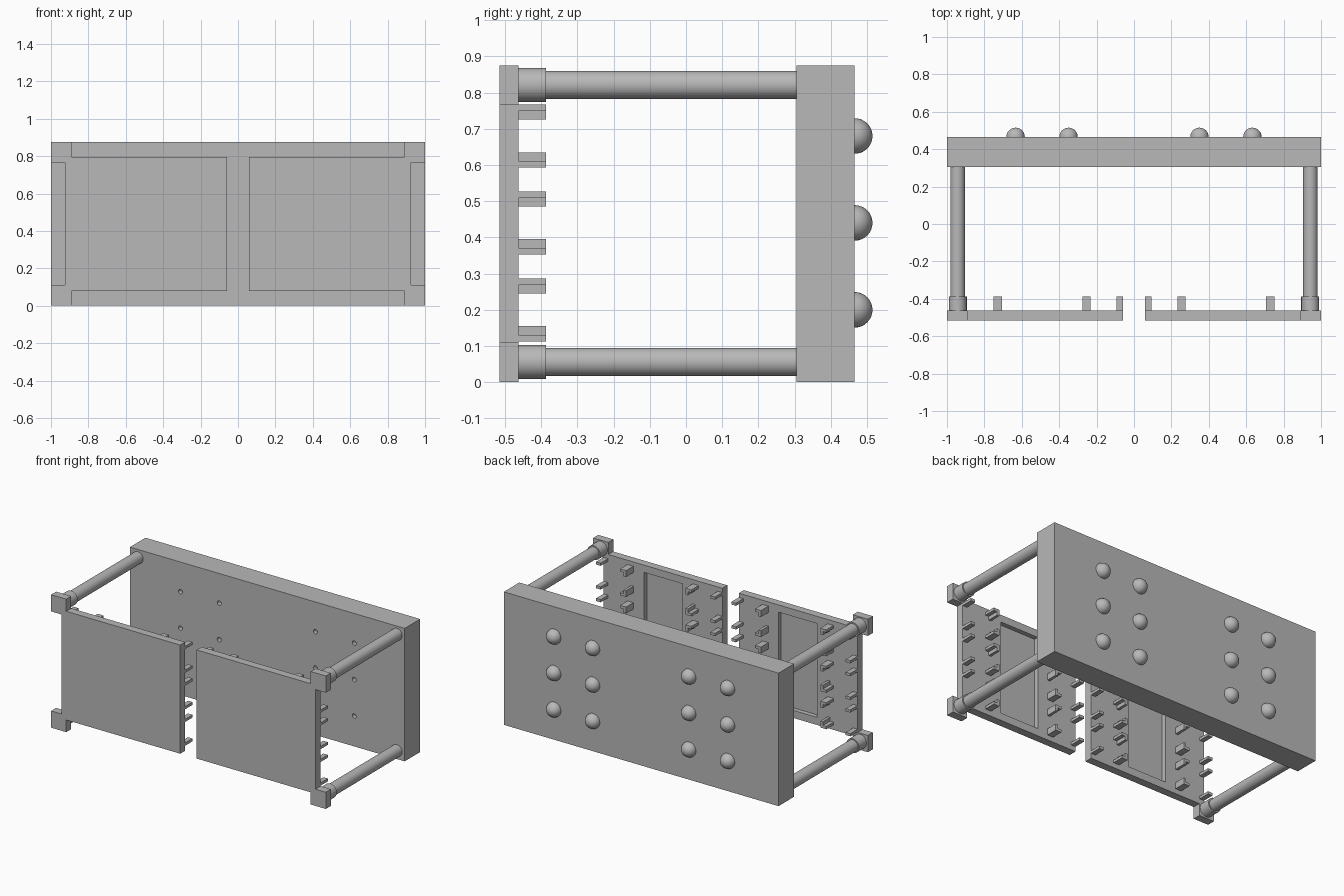
import bpy, bmesh, math
from mathutils import Matrix, Vector

cube = bpy.data.objects.get("Cube")
if cube:
    bpy.data.objects.remove(cube, do_unlink=True)

grey = bpy.data.materials.new("plain grey")
grey.use_nodes = True
grey.diffuse_color = (0.48, 0.48, 0.48, 1)
grey.node_tree.nodes["Principled BSDF"].inputs["Base Color"].default_value = (0.48, 0.48, 0.48, 1)


def finish(name, bm, smooth=False):
    bmesh.ops.recalc_face_normals(bm, faces=bm.faces)
    mesh = bpy.data.meshes.new(name)
    bm.to_mesh(mesh)
    bm.free()
    mesh.materials.append(grey)
    ob = bpy.data.objects.new(name, mesh)
    bpy.context.collection.objects.link(ob)
    bpy.ops.object.select_all(action="DESELECT")
    ob.select_set(True)
    bpy.context.view_layer.objects.active = ob
    if smooth:
        bpy.ops.object.shade_smooth_by_angle(angle=math.radians(35))
    return ob


def add_box(bm, xs, ys, zs):
    lo, hi = zip(*(sorted(p) for p in (xs, ys, zs)))
    size = [b - a for a, b in zip(lo, hi)]
    mid = [(a + b) / 2 for a, b in zip(lo, hi)]
    bmesh.ops.create_cube(bm, size=1, matrix=Matrix.Translation(mid) @ Matrix.Diagonal((*size, 1)))


def add_rod(bm, x, z, y0, y1, r, sides=32):
    place = Matrix.Translation((x, (y0 + y1) / 2, z)) @ Matrix.Rotation(math.pi / 2, 4, "X")
    bmesh.ops.create_cone(bm, cap_ends=True, segments=sides, radius1=r, radius2=r,
                          depth=y1 - y0, matrix=place)


def cut(target, cutter):
    cutter.hide_render = True
    mod = target.modifiers.new("cut", "BOOLEAN")
    mod.operation = "DIFFERENCE"
    mod.solver = "EXACT"
    mod.object = cutter
    bpy.ops.object.select_all(action="DESELECT")
    bpy.context.view_layer.objects.active = target
    target.select_set(True)
    bpy.ops.object.modifier_apply(modifier=mod.name)
    bpy.data.objects.remove(cutter, do_unlink=True)


HEIGHT = 0.875
FRONT, PANEL_BACK, PEG_END = -0.515, -0.463, -0.387
SLAB_FRONT, SLAB_BACK = 0.305, 0.466
DOME_X, DOME_Z = (0.35, 0.633), (0.2, 0.44, 0.68)
ROD_X, ROD_Z = 0.943, (0.056, 0.821)
THIN = 0.018

# Rear slab with small blind holes opposite the domes
bm = bmesh.new()
add_box(bm, (-1, 1), (SLAB_FRONT, SLAB_BACK), (0, HEIGHT))
slab = finish("rear_slab", bm)
spots = [(s * x, z) for s in (-1, 1) for x in DOME_X for z in DOME_Z]
bm = bmesh.new()
for x, z in spots:
    add_rod(bm, x, z, SLAB_FRONT - 0.02, SLAB_FRONT + 0.03, 0.015, 16)
cut(slab, finish("hole_cutter", bm))

# Half-round domes on the back of the slab
for i, (x, z) in enumerate(spots):
    bm = bmesh.new()
    place = Matrix.Translation((x, SLAB_BACK, z)) @ Matrix.Rotation(math.pi / 2, 4, "X")
    bmesh.ops.create_uvsphere(bm, u_segments=32, v_segments=16, radius=0.049, matrix=place)
    bmesh.ops.bisect_plane(bm, geom=bm.verts[:] + bm.edges[:] + bm.faces[:], dist=1e-5,
                           plane_co=Vector((x, SLAB_BACK, z)), plane_no=Vector((0, 1, 0)),
                           clear_inner=True)
    finish(f"dome_{i + 1}", bm, smooth=True)

for side, s in (("right", -1), ("left", 1)):
    # Front panel outline: a rectangle joined with two corner blocks
    half = [(0.06, 0.08), (0.89, 0.08), (0.89, 0), (1, 0), (1, 0.11), (0.925, 0.11)]
    outline = half + [(x, HEIGHT - z) for x, z in reversed(half)]
    bm = bmesh.new()
    face = bm.faces.new([bm.verts.new((s * x, FRONT, z)) for x, z in outline])
    grown = bmesh.ops.extrude_face_region(bm, geom=[face])["geom"]
    bmesh.ops.translate(bm, vec=(0, PANEL_BACK - FRONT, 0),
                        verts=[v for v in grown if isinstance(v, bmesh.types.BMVert)])
    panel = finish(f"{side}_panel", bm)

    # Shallow rectangular recess in the panel's back
    bm = bmesh.new()
    add_box(bm, (s * 0.348, s * 0.63), (PANEL_BACK - 0.03, 0), (0.13, 0.747))
    cut(panel, finish("recess_cutter", bm))

    # Rods with collars at the panel end
    for level, z in zip(("lower", "upper"), ROD_Z):
        bm = bmesh.new()
        add_rod(bm, s * ROD_X, z, PEG_END, SLAB_FRONT, 0.039)
        finish(f"{side}_{level}_rod", bm, smooth=True)
        bm = bmesh.new()
        add_rod(bm, s * ROD_X, z, PANEL_BACK, PEG_END, 0.047)
        finish(f"{side}_{level}_collar", bm, smooth=True)

    # Flat pegs along the panel edges and angled brackets inside, in three tiers
    depth = (PANEL_BACK, PEG_END)
    pegs, brackets = bmesh.new(), bmesh.new()
    for z in DOME_Z:
        for up in (-1, 1):
            outer = z + up * 0.087
            shelf = (outer, outer - up * THIN)
            for x0, x1 in ((0.06, 0.093), (0.892, 0.925)):
                add_box(pegs, (s * x0, s * x1), depth, shelf)
            for wall, tip in ((0.275, 0.232), (0.707, 0.75)):
                d = math.copysign(THIN, tip - wall)
                profile = [(wall, outer), (tip, outer), (tip, outer - up * THIN),
                           (wall + d, outer - up * THIN), (wall + d, outer - up * 0.042),
                           (wall, outer - up * 0.042)]
                f = brackets.faces.new([brackets.verts.new((s * x, depth[0], h)) for x, h in profile])
                geom = bmesh.ops.extrude_face_region(brackets, geom=[f])["geom"]
                bmesh.ops.translate(brackets, vec=(0, depth[1] - depth[0], 0),
                                    verts=[v for v in geom if isinstance(v, bmesh.types.BMVert)])
    finish(f"{side}_edge_pegs", pegs)
    finish(f"{side}_angle_brackets", brackets)
